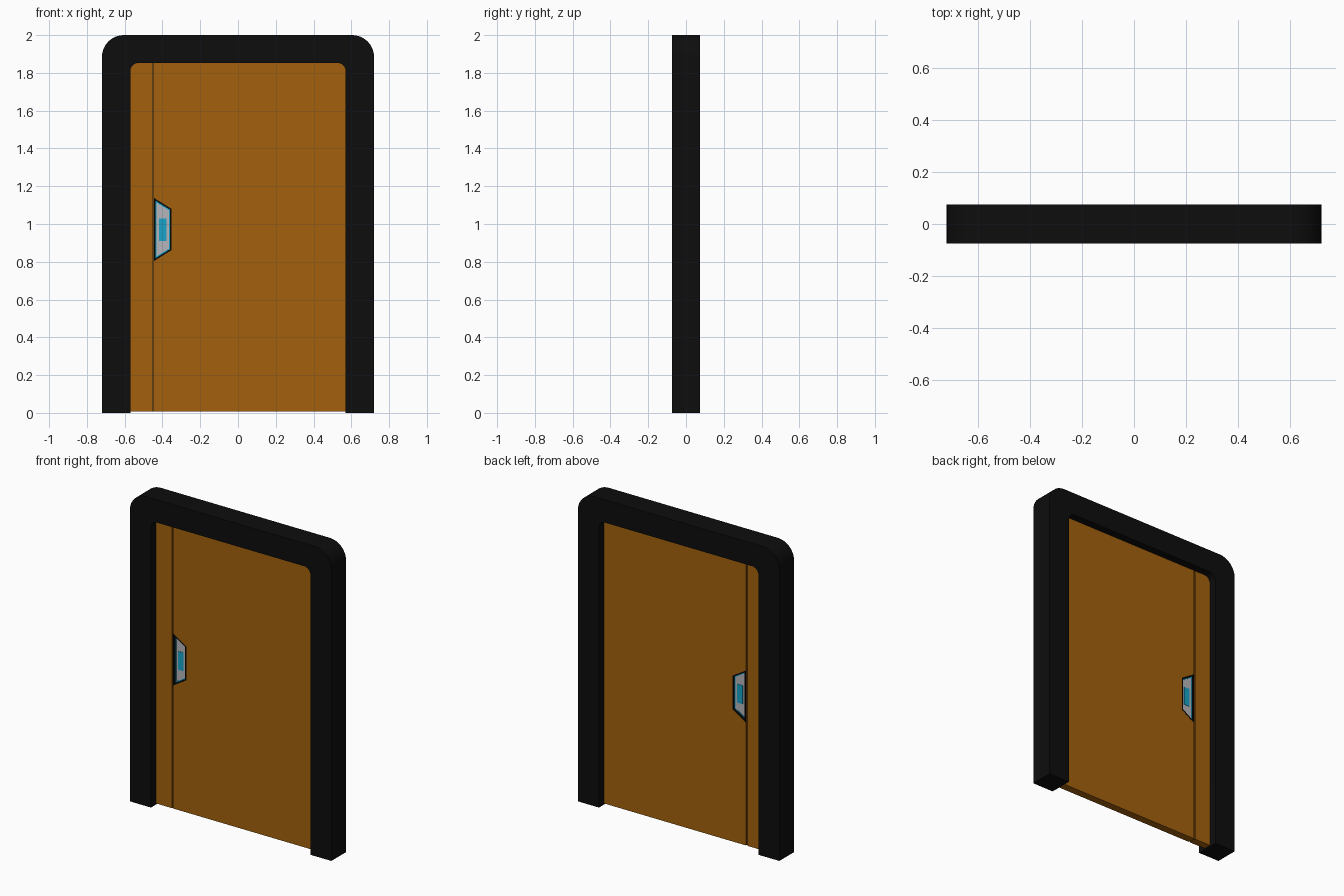
import bpy
from math import pi, sin, cos, radians

if "Cube" in bpy.data.objects:
    bpy.data.objects.remove(bpy.data.objects["Cube"])


def mat(name, rgb):
    m = bpy.data.materials.new(name)
    m.diffuse_color = (*rgb, 1)
    m.use_nodes = True
    m.node_tree.nodes["Principled BSDF"].inputs["Base Color"].default_value = m.diffuse_color
    return m


BLACK = mat("black", (0.004, 0.004, 0.004))
WOOD = mat("orange", (0.37, 0.12, 0.004))
DARK = mat("dark_orange", (0.12, 0.045, 0.004))
CYAN = mat("cyan", (0.01, 0.37, 0.58))
GREY = mat("light_grey", (0.47, 0.47, 0.5))


def slab(name, loops, half, material):
    """Extrude closed x-z outlines (inner ones are holes) to y = -half..half."""
    cu = bpy.data.curves.new(name, 'CURVE')
    cu.dimensions = '2D'
    cu.fill_mode = 'BOTH'
    cu.extrude = half
    for pts in loops:
        s = cu.splines.new('POLY')
        s.points.add(len(pts) - 1)
        for p, (x, z) in zip(s.points, pts):
            p.co = (x, z, 0, 1)
        s.use_cyclic_u = True
    ob = bpy.data.objects.new(name, cu)
    bpy.context.collection.objects.link(ob)
    ob.rotation_euler.x = pi / 2
    bpy.ops.object.select_all(action='DESELECT')
    ob.select_set(True)
    bpy.context.view_layer.objects.active = ob
    bpy.ops.object.convert(target='MESH')
    ob = bpy.context.object
    ob.data.materials.clear()
    ob.data.materials.append(material)
    bpy.ops.object.shade_smooth_by_angle(angle=radians(30))
    return ob


def arc(cx, cz, r, a0, a1, n=10):
    return [(cx + r * cos(radians(a0 + (a1 - a0) * i / n)),
             cz + r * sin(radians(a0 + (a1 - a0) * i / n))) for i in range(n + 1)]


def arch(x0, x1, z0, z1, rl, rr):
    """Outline with rounded top corners, from bottom left to bottom right."""
    left = arc(x0 + rl, z1 - rl, rl, 180, 90) if rl else [(x0, z1)]
    right = arc(x1 - rr, z1 - rr, rr, 90, 0) if rr else [(x1, z1)]
    return [(x0, z0)] + left + right + [(x1, z0)]


def trapezoid(d):
    """Handle outline, shrunk inward by d."""
    xl, xr, s = -0.446 + d, -0.35 - d, 0.62
    zt, zb = 1.14 - d * 1.18 - s * d, 0.802 + d * 1.18 + s * d
    drop = s * (xr - xl)
    return [(xl, zb), (xl, zt), (xr, zt - drop), (xr, zb + drop)]


# Door frame
slab("door_frame", [arch(-0.72, 0.72, 0, 2, 0.115, 0.115)
                    + arch(-0.57, 0.57, 0, 1.853, 0.045, 0.045)[::-1]], 0.075, BLACK)

# Sliding panels with a recessed seam between them
slab("narrow_panel", [arch(-0.57, -0.456, 0.008, 1.853, 0.045, 0)], 0.025, WOOD)
slab("main_panel", [arch(-0.446, 0.57, 0.008, 1.853, 0, 0.045),
                    trapezoid(0.001)], 0.025, WOOD)
slab("panel_seam", [arch(-0.456, -0.446, 0.008, 1.853, 0, 0)], 0.018, DARK)

# Recessed handle, the same on both faces
slab("handle_rim", [trapezoid(0.001), trapezoid(0.009)], 0.026, BLACK)
slab("handle_light_strip", [trapezoid(0.009), trapezoid(0.015)], 0.016, CYAN)
slab("handle_plate", [trapezoid(0.015)], 0.015, GREY)
slab("handle_button", [[(-0.417, 0.91), (-0.417, 1.03),
                        (-0.378, 1.03), (-0.378, 0.91)]], 0.017, CYAN)
